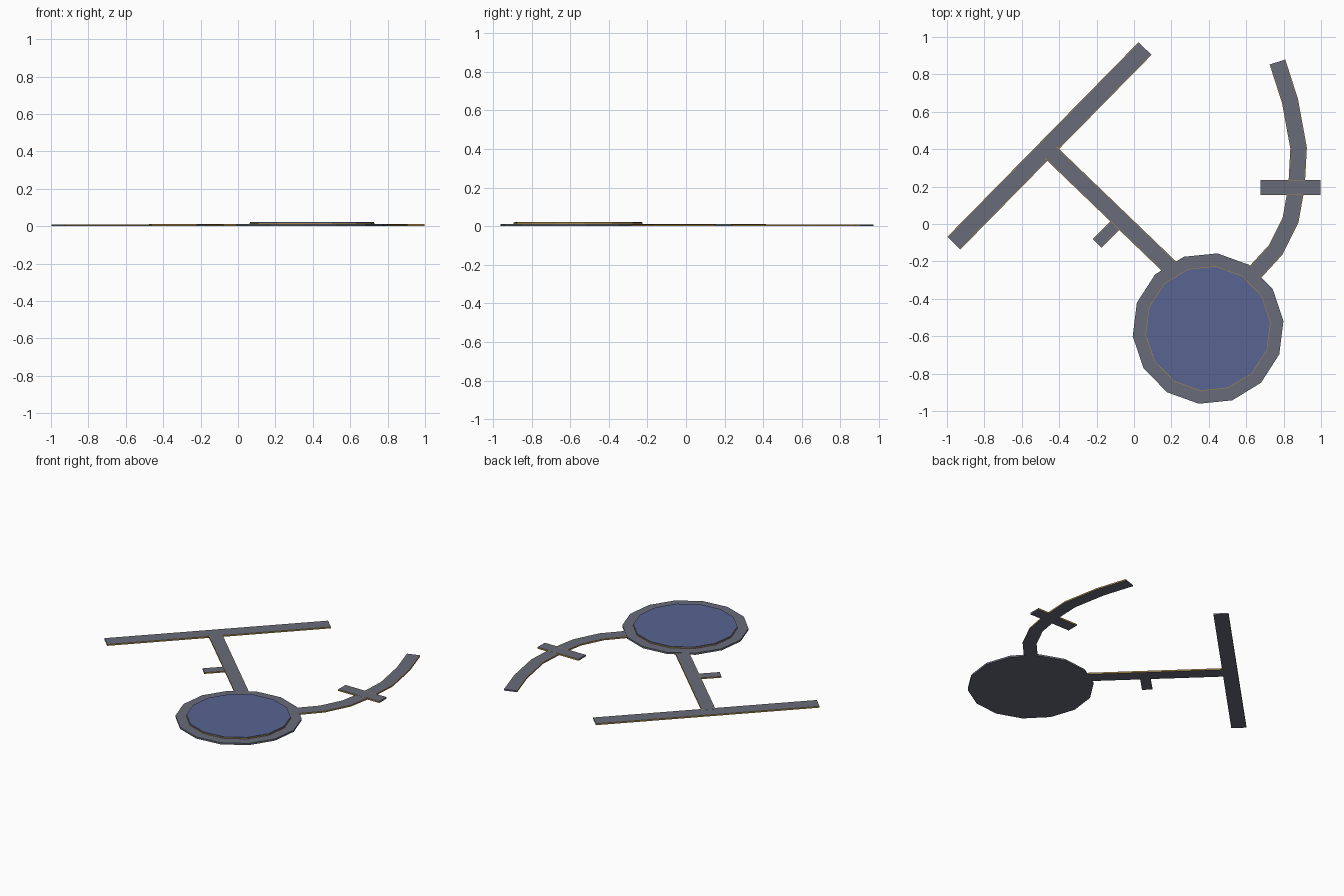
import bpy, bmesh, math
from mathutils import Vector

if "Cube" in bpy.data.objects:
    bpy.data.objects.remove(bpy.data.objects["Cube"])


def material(name, rgb):
    m = bpy.data.materials.new(name)
    m.diffuse_color = (*rgb, 1)
    m.use_nodes = True
    m.node_tree.nodes["Principled BSDF"].inputs["Base Color"].default_value = m.diffuse_color
    return m


GREY = material("asphalt grey", (0.138, 0.147, 0.195))
TAN = material("kerb tan", (0.40, 0.25, 0.07))
BLUE = material("plaza blue", (0.095, 0.128, 0.285))


def finish(name, bm, mats):
    bmesh.ops.recalc_face_normals(bm, faces=bm.faces[:])
    me = bpy.data.meshes.new(name)
    bm.to_mesh(me)
    bm.free()
    for m in mats:
        me.materials.append(m)
    ob = bpy.data.objects.new(name, me)
    bpy.context.collection.objects.link(ob)
    return ob


def road(name, points, width, height, kerb=0.004):
    """Flat strip swept along a mitred path, tan on its long edges."""
    pts = [Vector(p) for p in points]
    h = width / 2
    section = [(-h, 0), (-h, height), (-h + kerb, height),
               (h - kerb, height), (h, height), (h, 0)]
    mats = [1, 1, 0, 1, 1, 0]
    bm = bmesh.new()
    rings = []
    for i, p in enumerate(pts):
        d_in = (p - pts[i - 1]).normalized() if i > 0 else None
        d_out = (pts[i + 1] - p).normalized() if i < len(pts) - 1 else None
        d = ((d_in or d_out) + (d_out or d_in)).normalized()
        miter = 1 / d.dot(d_in or d_out)
        side = Vector((-d.y, d.x)) * miter
        rings.append([bm.verts.new((*(p + side * s), z)) for s, z in section])
    n = len(section)
    for a, b in zip(rings, rings[1:]):
        for k in range(n):
            f = bm.faces.new((a[k], a[(k + 1) % n], b[(k + 1) % n], b[k]))
            f.material_index = mats[k]
    bm.faces.new(rings[0])
    bm.faces.new(rings[-1])
    return finish(name, bm, [GREY, TAN])


def disc(name, radius, z0, z1, mats, sides=14):
    """Fourteen-sided slab; second material goes on the rim."""
    bm = bmesh.new()
    loops = []
    for z in (z0, z1):
        loops.append([bm.verts.new((0.396 + radius * math.cos(a), -0.559 + radius * math.sin(a), z))
                      for a in (math.radians(5.8) + 2 * math.pi * i / sides for i in range(sides))])
    lo, hi = loops
    bm.faces.new(lo)
    bm.faces.new(hi)
    for i in range(sides):
        j = (i + 1) % sides
        bm.faces.new((lo[i], lo[j], hi[j], hi[i])).material_index = len(mats) - 1
    return finish(name, bm, mats)


# Straight branch: long bar, connecting road and short stub
road("long_bar", [(-0.963, -0.102), (0.059, 0.938)], 0.097, 0.010)
road("connecting_road", [(-0.445, 0.382), (0.235, -0.272)], 0.089, 0.0108)
road("short_stub", [(-0.08, 0.014), (-0.198, -0.104)], 0.067, 0.009)

# Curved branch with its cross bar
road("curved_road", [(0.767, 0.866), (0.834, 0.658), (0.880, 0.406), (0.869, 0.20),
                     (0.837, 0.021), (0.757, -0.139), (0.644, -0.262), (0.60, -0.305)], 0.088, 0.010)
road("cross_bar", [(0.676, 0.195), (0.997, 0.195)], 0.082, 0.0108)

# Round plaza: grey base and raised blue floor
disc("plaza_base", 0.405, 0.0, 0.012, [GREY])
disc("plaza_floor_edge", 0.336, 0.012, 0.018, [TAN])
disc("plaza_floor", 0.333, 0.018, 0.022, [BLUE])
